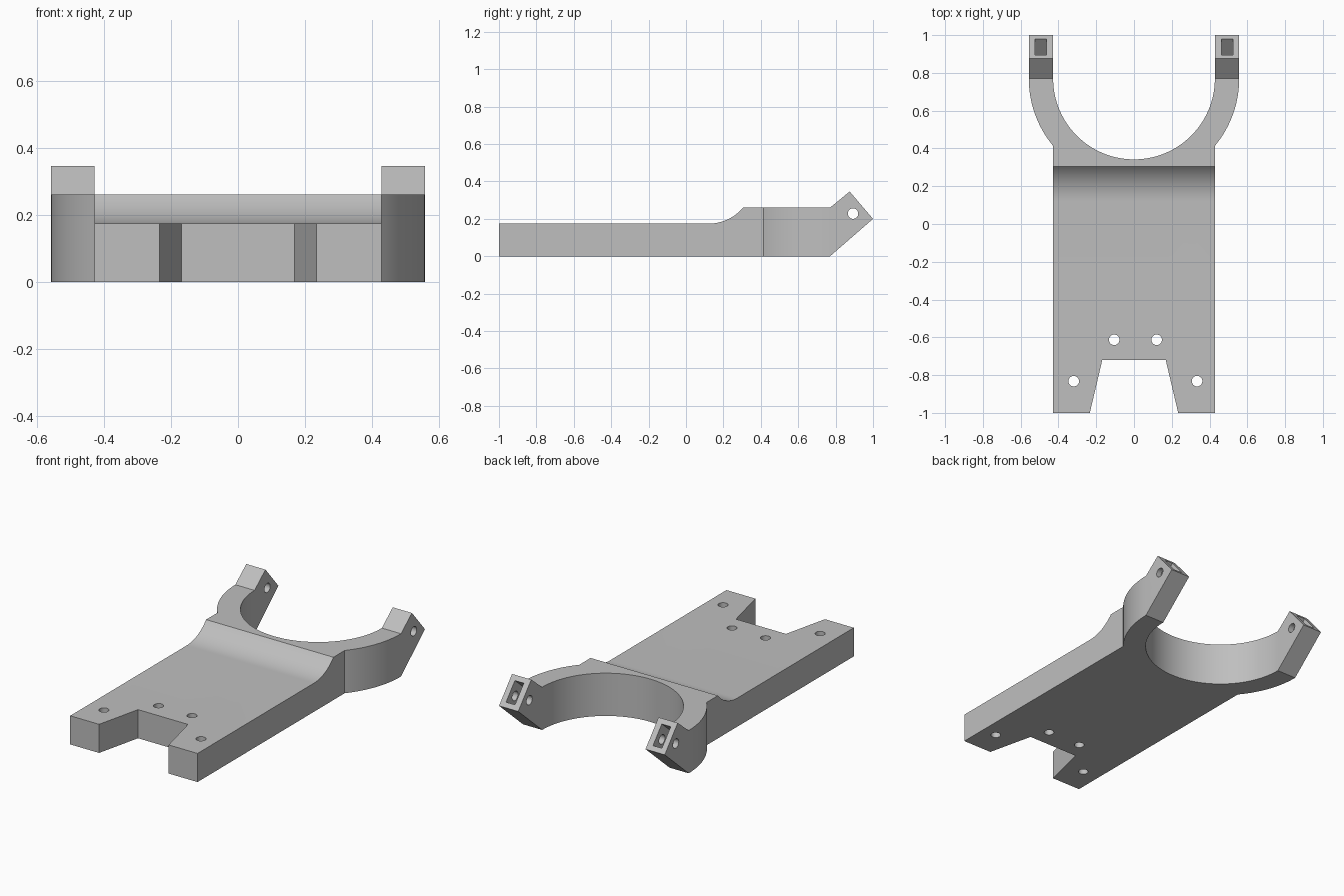
import bpy, bmesh, math
from mathutils import Vector

cube = bpy.data.objects.get("Cube")
if cube:
    bpy.data.objects.remove(cube, do_unlink=True)

grey = bpy.data.materials.new("plain grey")
grey.use_nodes = True
colour = (0.52, 0.52, 0.52, 1)
grey.diffuse_color = colour
grey.node_tree.nodes["Principled BSDF"].inputs["Base Color"].default_value = colour


def prism(name, outline, place, low, high):
    """Extrude a 2D outline between two levels; place(u, v, w) gives x, y, z."""
    bm = bmesh.new()
    base = bm.faces.new([bm.verts.new(place(u, v, low)) for u, v in outline])
    shift = Vector(place(0, 0, high)) - Vector(place(0, 0, low))
    top = bmesh.ops.extrude_face_region(bm, geom=[base], use_keep_orig=True)["geom"]
    bmesh.ops.translate(bm, vec=shift, verts=[g for g in top if isinstance(g, bmesh.types.BMVert)])
    bmesh.ops.recalc_face_normals(bm, faces=bm.faces)
    mesh = bpy.data.meshes.new(name)
    bm.to_mesh(mesh)
    bm.free()
    mesh.materials.append(grey)
    ob = bpy.data.objects.new(name, mesh)
    bpy.context.collection.objects.link(ob)
    return ob


def arc(cx, cy, r, start, end, n):
    angles = [math.radians(start + (end - start) * i / n) for i in range(n + 1)]
    return [(cx + r * math.cos(a), cy + r * math.sin(a)) for a in angles]


def from_above(u, v, w):
    return (u, v, w)


def from_side(u, v, w):
    return (w, u, v)


def combine(target, tool, operation):
    mod = target.modifiers.new(operation, "BOOLEAN")
    mod.operation, mod.object, mod.solver = operation, tool, "EXACT"
    bpy.context.view_layer.objects.active = target
    bpy.ops.object.modifier_apply(modifier=mod.name)
    bpy.data.objects.remove(tool, do_unlink=True)


# Plan shape: plate with a tapered notch, opening into a round fork
W, R, FORK_Y = 0.428, 0.557, 0.77
join = math.degrees(math.acos(W / R))
right = [(0.168, -0.72), (0.234, -1), (W, -1)]
right += arc(0, FORK_Y, R, -join, 0, 20) + [(R, 1.1), (W, 1.1)]
right += arc(0, FORK_Y, W, 0, -90, 40)
left = [(-x, y) for x, y in reversed(right[:-1])]
body = prism("fork_bracket", right + left, from_above, -0.1, 0.5)

# Side shape: thin plate, curved step, thick fork and angled tips
PLATE, FORK = 0.174, 0.26
step_r = 0.244
side = [(-1.1, 0), (FORK_Y, 0), (1, 0.2), (0.875, 0.346), (FORK_Y, FORK)]
sweep = math.degrees(math.acos(1 - (FORK - PLATE) / step_r))
step_x = 0.305 - step_r * math.sin(math.radians(sweep))
side += arc(step_x, PLATE + step_r, step_r, -90 + sweep, -90, 14)
side += [(-1.1, PLATE)]
combine(body, prism("side_shape", side, from_side, -0.8, 0.8), "INTERSECT")

# Screw holes through the plate
for x, y in [(-0.105, -0.613), (0.12, -0.613), (-0.319, -0.832), (0.334, -0.832)]:
    hole = prism("screw_hole", arc(x, y, 0.028, 0, 345, 23), from_above, -0.2, 0.5)
    combine(body, hole, "DIFFERENCE")

# Pin hole across both tips
pin = prism("pin_hole", arc(0.893, 0.228, 0.028, 0, 345, 23), from_side, -0.8, 0.8)
combine(body, pin, "DIFFERENCE")

# Rectangular pocket sunk into the end face of each tip
centre = Vector((0.9375, 0.273))
along = Vector((-0.125, 0.146)).normalized() * 0.065
out = Vector((0.146, 0.125)).normalized()
pocket = [centre + along * s + out * d for s, d in [(-1, -0.12), (1, -0.12), (1, 0.05), (-1, 0.05)]]
for sx in (-1, 1):
    slot = prism("tip_pocket", pocket, from_side, sx * 0.494 - 0.03, sx * 0.494 + 0.03)
    combine(body, slot, "DIFFERENCE")

bpy.ops.object.select_all(action="DESELECT")
body.select_set(True)
bpy.context.view_layer.objects.active = body
bpy.ops.object.shade_smooth_by_angle(angle=math.radians(25))
